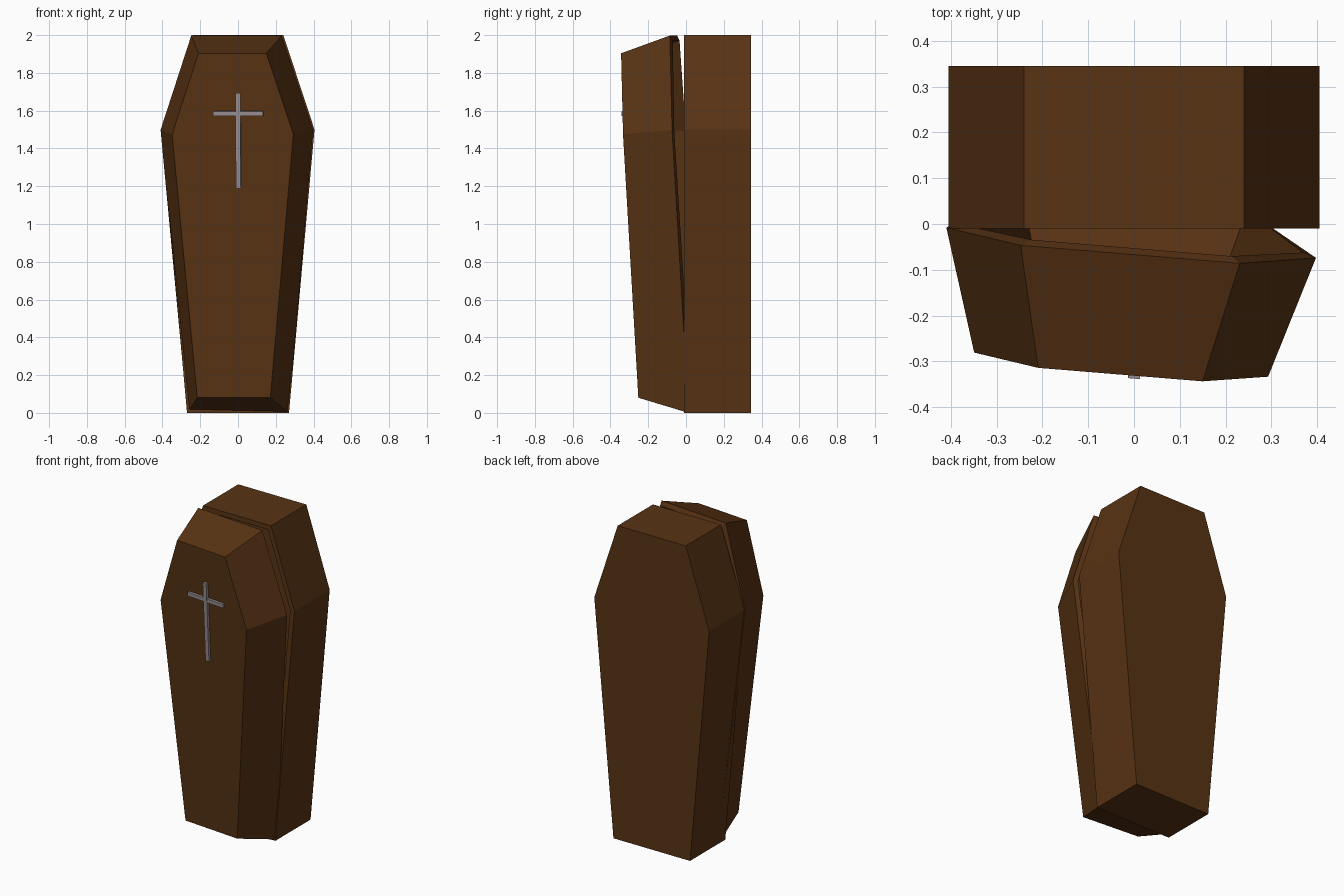
import bpy, bmesh
from mathutils import Matrix, Vector

if "Cube" in bpy.data.objects:
    bpy.data.objects.remove(bpy.data.objects["Cube"])


def material(name, rgb):
    m = bpy.data.materials.new(name)
    m.diffuse_color = (*rgb, 1)
    m.use_nodes = True
    m.node_tree.nodes["Principled BSDF"].inputs["Base Color"].default_value = m.diffuse_color
    return m


wood = material("dark_brown_wood", (0.098, 0.033, 0.007))
metal = material("dull_silver", (0.32, 0.275, 0.29))


def outline(top, shoulder, foot):
    """Six-sided mirrored outline from three (half width, height) pairs."""
    right = [top, shoulder, foot]
    return right + [(-x, z) for x, z in reversed(right)]


def finish(name, bm, mat, matrix=None):
    mesh = bpy.data.meshes.new(name)
    bm.to_mesh(mesh)
    bm.free()
    mesh.materials.append(mat)
    ob = bpy.data.objects.new(name, mesh)
    if matrix:
        ob.matrix_world = matrix
    bpy.context.collection.objects.link(ob)
    return ob


def shell(name, open_loop, open_y, closed_loop, closed_y, thickness, matrix=None):
    """Hollow tray between two outlines, left open at open_y."""
    bm = bmesh.new()
    a = [bm.verts.new((x, open_y, z)) for x, z in open_loop]
    b = [bm.verts.new((x, closed_y, z)) for x, z in closed_loop]
    cap = bm.faces.new(a)
    bm.faces.new(b)
    for i in range(6):
        j = (i + 1) % 6
        bm.faces.new((a[i], a[j], b[j], b[i]))
    bmesh.ops.recalc_face_normals(bm, faces=bm.faces)
    bmesh.ops.delete(bm, geom=[cap], context='FACES_ONLY')
    ob = finish(name, bm, wood, matrix)
    mod = ob.modifiers.new("walls", 'SOLIDIFY')
    mod.thickness = thickness
    mod.offset = -1
    mod.use_even_offset = True
    return ob


def box(name, lo, hi, mat, matrix):
    lo, hi = Vector(lo), Vector(hi)
    bm = bmesh.new()
    bmesh.ops.create_cube(bm, size=1)
    for v in bm.verts:
        v.co = (lo + hi) / 2 + v.co * (hi - lo)
    return finish(name, bm, mat, matrix)


# Casket body, open to the front
rim = outline((0.24, 2.0), (0.405, 1.5), (0.27, 0.0))
shell("body", rim, -0.01, rim, 0.345, 0.03)

# Lid frame: leaning forward and swung slightly open on one side
bx, cz = -0.082, -0.051
ax = Vector((1, bx, 0)).normalized()
ay = Vector((-bx, 1, -cz)).normalized()
az = ax.cross(ay)
lean = Matrix((ax, ay, az)).transposed().to_4x4()
lean.translation = (0, 0.035, 0)

# Tapered hollow lid
front = outline((0.18, 1.92), (0.322, 1.49), (0.194, 0.094))
shell("lid", rim, 0, front, -0.268, 0.03, lean)

# Cross on the lid
box("cross_upright", (0.017, -0.285, 1.205), (0.043, -0.26, 1.71), metal, lean)
box("cross_bar", (-0.102, -0.283, 1.588), (0.163, -0.26, 1.613), metal, lean)
